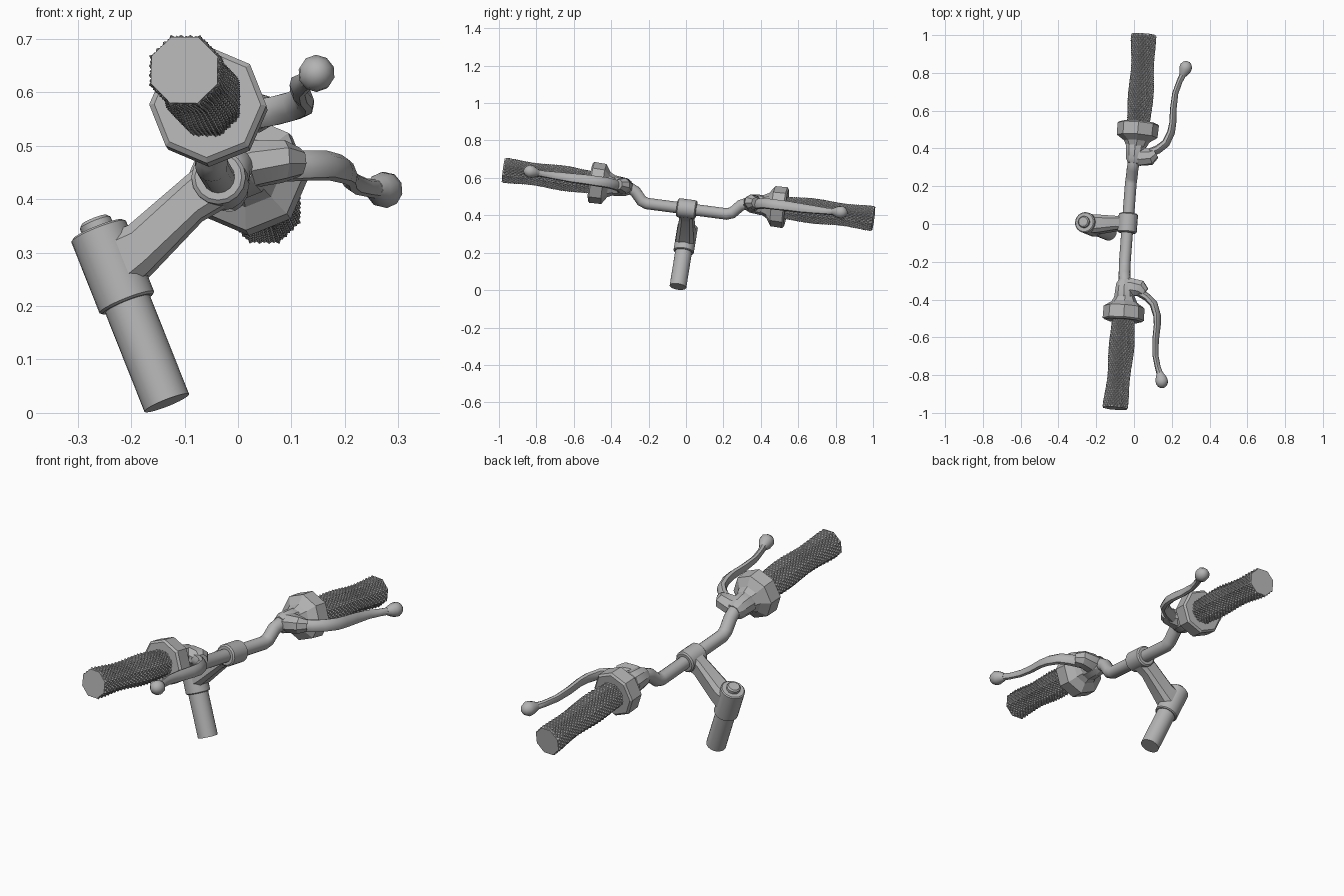
import bpy, bmesh, math
from mathutils import Vector, Matrix

if "Cube" in bpy.data.objects:
    bpy.data.objects.remove(bpy.data.objects["Cube"])

# One grey for the whole model
grey = bpy.data.materials.new("metal_grey")
grey.diffuse_color = (0.45, 0.45, 0.45, 1)
grey.use_nodes = True
grey.node_tree.nodes["Principled BSDF"].inputs["Base Color"].default_value = grey.diffuse_color

# Tilted frame of the handlebar: local x = forward, y = along the bar, z = along the stem post
U = Vector((0.0757, 0.989, -0.1297)).normalized()
W = Vector((-0.365, 0.149, 0.919))
W = (W - U * W.dot(U)).normalized()
F = U.cross(W)
FRAME = Matrix((F, U, W)).transposed().to_4x4()
FRAME.translation = Vector((-0.033, 0.004, 0.435))


def finish(name, bm, angle=None):
    bmesh.ops.recalc_face_normals(bm, faces=bm.faces[:])
    me = bpy.data.meshes.new(name)
    bm.to_mesh(me)
    bm.free()
    me.materials.append(grey)
    if angle:
        me.shade_smooth()
        me.set_sharp_from_angle(angle=math.radians(angle))
    ob = bpy.data.objects.new(name, me)
    bpy.context.collection.objects.link(ob)
    ob.matrix_world = FRAME
    return ob


def loft(name, pts, radii, n=8, up=(0, 0, 1), angle=None, phase=0.0, chamfer=0):
    """Sweep an ellipse with n sides along a path; a radius may be (side, up)."""
    pts = [Vector(p) for p in pts]
    bm = bmesh.new()
    rings = []
    for i, p in enumerate(pts):
        t = Vector()
        if i > 0:
            t += (p - pts[i - 1]).normalized()
        if i < len(pts) - 1:
            t += (pts[i + 1] - p).normalized()
        t.normalize()
        side = t.cross(Vector(up)).normalized()
        v = side.cross(t)
        r = radii[i]
        a, b = r if isinstance(r, tuple) else (r, r)
        rings.append([bm.verts.new(p + side * a * math.cos(phase + math.tau * k / n)
                                   + v * b * math.sin(phase + math.tau * k / n))
                      for k in range(n)])
    for r0, r1 in zip(rings, rings[1:]):
        for k in range(n):
            bm.faces.new((r0[k], r0[(k + 1) % n], r1[(k + 1) % n], r1[k]))
    bm.faces.new(rings[0])
    bm.faces.new(rings[-1])
    return finish(name, bm, angle)


def grip(name, m):
    """Eight-sided grip covered in a diamond knurl of low pyramids."""
    n, rows, s0, s1 = 24, 44, 0.51, 1.0
    bm = bmesh.new()

    def point(row, col, lift):
        u = row / rows
        th = math.tau * col / n
        w = (th % (math.pi / 4)) - math.pi / 8
        octo = math.cos(math.pi / 8) / math.cos(w)
        r = (0.0655 + 0.004 * math.cos(u * math.tau * 1.5 + math.pi)) * octo + lift
        f = 0.042 - 0.006 * u + 0.005 * math.sin(math.pi * u)
        z = 0.062 + 0.007 * u
        return Vector((f + r * math.cos(th), m * (s0 + (s1 - s0) * u), z + r * math.sin(th)))

    rings = [[bm.verts.new(point(j, k + 0.5 * (j % 2), -0.002)) for k in range(n)]
             for j in range(rows + 1)]
    for j in range(1, rows):
        for k in range(n):
            q = k + j % 2
            a, b = rings[j][k], rings[j][(k + 1) % n]
            lo, hi = rings[j - 1][q % n], rings[j + 1][q % n]
            if j % 2 == 0:
                lo, hi = rings[j - 1][k], rings[j + 1][k]
            c = bm.verts.new(point(j, k + 0.5 + 0.5 * (j % 2), 0.004))
            for e0, e1 in ((a, lo), (lo, b), (b, hi), (hi, a)):
                bm.faces.new((e0, e1, c))
    # Close the half diamonds at both ends, then cap
    for end, nxt in ((0, 1), (rows, rows - 1)):
        for k in range(n):
            bm.faces.new((rings[end][k], rings[end][(k + 1) % n], rings[nxt][k]))
        bm.faces.new(rings[end])
    finish(name, bm)


# Bent handlebar tube
half = [(0.0, 0.215, 0.0), (0.006, 0.245, 0.009), (0.024, 0.285, 0.05),
        (0.033, 0.318, 0.063), (0.037, 0.46, 0.064)]
path = [(f, -s, w) for f, s, w in reversed(half)] + half
loft("handlebar_tube", path, [0.031] * len(path), 16, angle=40)

# Both ends: brake perch, collar, grip and lever
for side, m in (("left", -1), ("right", 1)):
    def P(*pts):
        return [(f, m * s, w) for f, s, w in pts]

    grip(side + "_grip", m)
    loft(side + "_collar",
         P((0.04, 0.385, 0.063), (0.041, 0.43, 0.063), (0.041, 0.457, 0.063),
           (0.042, 0.522, 0.063), (0.042, 0.53, 0.063)),
         [0.045, 0.068, 0.108, 0.11, 0.1], 8, phase=math.pi / 8)
    loft(side + "_perch_clamp",
         P((0.034, 0.312, 0.063), (0.036, 0.335, 0.063), (0.038, 0.40, 0.063),
           (0.04, 0.43, 0.063)),
         [0.035, 0.048, 0.055, 0.05], 10, angle=30)
    loft(side + "_perch_arm",
         P((0.02, 0.365, 0.065), (0.07, 0.35, 0.056), (0.115, 0.352, 0.042),
           (0.14, 0.372, 0.032)),
         [(0.055, 0.045), (0.052, 0.045), (0.046, 0.04), (0.028, 0.028)], 8,
         angle=30, phase=math.pi / 8)
    loft(side + "_brake_lever",
         P((0.10, 0.37, 0.04), (0.15, 0.395, 0.025), (0.188, 0.43, 0.015),
           (0.21, 0.49, 0.007), (0.215, 0.54, 0.006), (0.212, 0.62, 0.006),
           (0.216, 0.70, 0.005), (0.233, 0.765, -0.001), (0.25, 0.81, -0.005)),
         [(0.022, 0.03), (0.022, 0.029), (0.021, 0.029), (0.019, 0.029), (0.017, 0.028),
          (0.016, 0.026), (0.015, 0.022), (0.015, 0.018), (0.018, 0.018)],
         8, angle=40, phase=math.pi / 8)
    loft(side + "_lever_tip",
         P((0.245, 0.795, -0.004), (0.251, 0.812, -0.005), (0.257, 0.83, -0.006),
           (0.262, 0.848, -0.006), (0.267, 0.864, -0.007), (0.27, 0.873, -0.007)),
         [0.017, 0.026, 0.033, 0.034, 0.024, 0.01], 10, angle=60)

# Stem: bar clamp, arm, head, post and top bolt
loft("stem_bar_clamp", [(0, -0.052, 0), (0, -0.046, 0), (0, 0.046, 0), (0, 0.052, 0)],
     [0.044, 0.051, 0.051, 0.044], 16, angle=30)

bm = bmesh.new()
sections = []
for f, hw, top, bottom in ((-0.25, 0.05, -0.02, -0.135), (-0.19, 0.048, -0.018, -0.115),
                           (-0.06, 0.036, 0.028, -0.056), (0.0, 0.04, 0.047, -0.047)):
    c = hw * 0.4
    sections.append([bm.verts.new((f, y, z)) for y, z in (
        (-hw, bottom + c), (-hw + c, bottom), (hw - c, bottom), (hw, bottom + c),
        (hw, top - c), (hw - c, top), (-hw + c, top), (-hw, top - c))])
for a, b in zip(sections, sections[1:]):
    for k in range(8):
        bm.faces.new((a[k], a[(k + 1) % 8], b[(k + 1) % 8], b[k]))
bm.faces.new(sections[0])
bm.faces.new(sections[-1])
finish("stem_arm", bm, 30)

X = (1, 0, 0)
loft("stem_head", [(-0.247, 0, -0.152), (-0.247, 0, -0.148), (-0.247, 0, -0.004), (-0.247, 0, 0.0)],
     [0.05, 0.055, 0.055, 0.05], 24, up=X, angle=30)
loft("stem_post", [(-0.247, 0, -0.353), (-0.247, 0, -0.1)], [0.045, 0.045], 24, up=X, angle=30)
loft("stem_bolt", [(-0.247, 0, -0.01), (-0.247, 0, 0.014), (-0.247, 0, 0.02)],
     [0.031, 0.031, 0.025], 16, up=X, angle=30)
